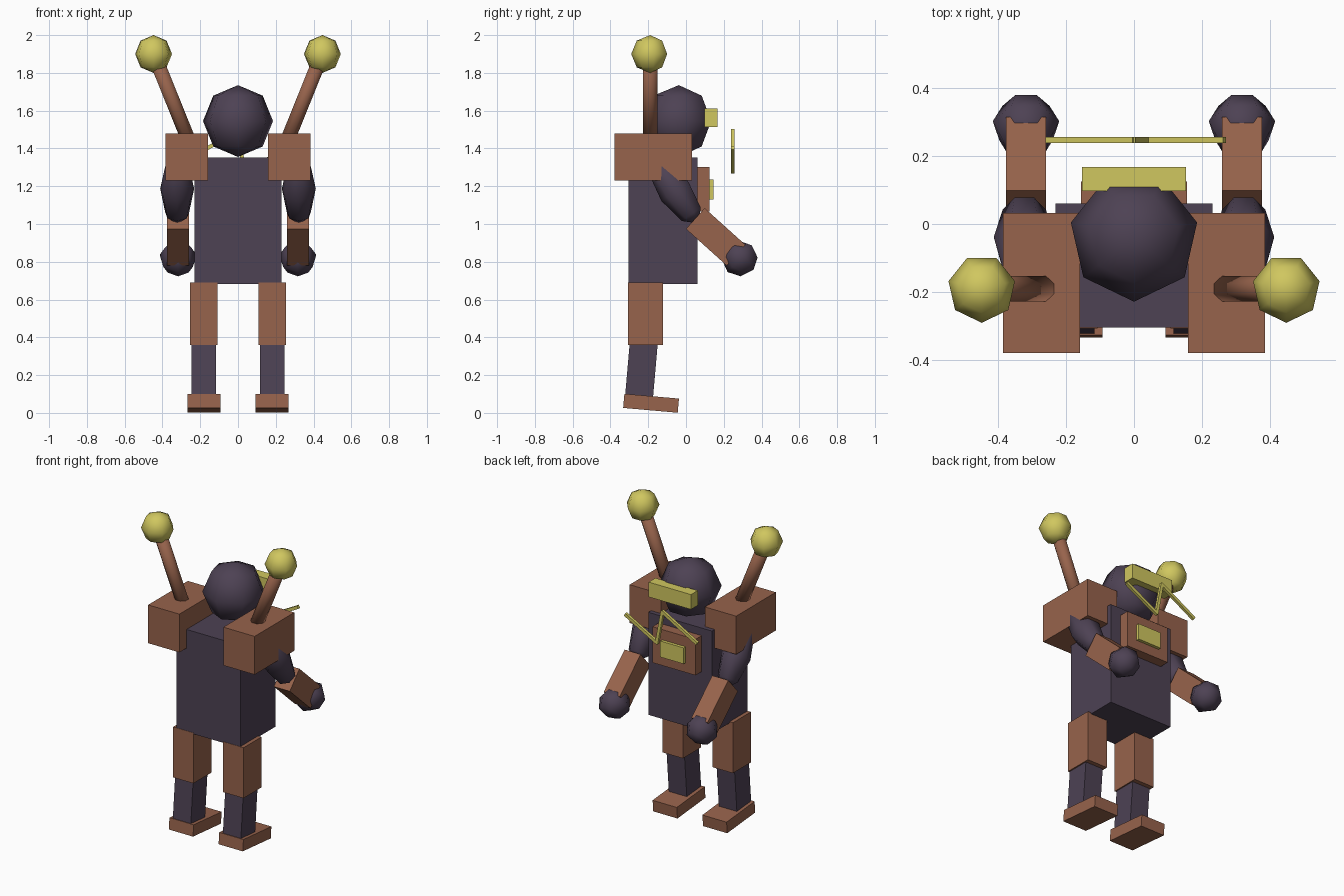
import bpy, bmesh
from math import radians, pi, atan2, hypot
from mathutils import Matrix, Euler

if "Cube" in bpy.data.objects:
    bpy.data.objects.remove(bpy.data.objects["Cube"])


def material(name, rgb):
    mat = bpy.data.materials.new(name)
    mat.use_nodes = True
    mat.diffuse_color = (*rgb, 1)
    mat.node_tree.nodes["Principled BSDF"].inputs["Base Color"].default_value = (*rgb, 1)
    return mat


PURPLE = material("dark purple", (0.075, 0.054, 0.088))
BROWN = material("copper brown", (0.31, 0.125, 0.072))
YELLOW = material("dull yellow", (0.63, 0.57, 0.115))


def finish(bm, name, mat, loc, rot, smooth):
    mesh = bpy.data.meshes.new(name)
    for face in bm.faces:
        face.smooth = smooth
    bm.to_mesh(mesh)
    bm.free()
    mesh.materials.append(mat)
    obj = bpy.data.objects.new(name, mesh)
    obj.location = loc
    obj.rotation_euler = Euler([radians(a) for a in rot])
    bpy.context.collection.objects.link(obj)
    return obj


def box(name, mat, loc, size, rot=(0, 0, 0)):
    bm = bmesh.new()
    bmesh.ops.create_cube(bm, size=1)
    bmesh.ops.scale(bm, vec=size, verts=bm.verts)
    return finish(bm, name, mat, loc, rot, False)


def ball(name, mat, loc, radii, rot=(0, 0, 0)):
    # Seven-sided low sphere with one corner towards -y
    bm = bmesh.new()
    bmesh.ops.create_uvsphere(bm, u_segments=7, v_segments=4, radius=1)
    if min(v.co.y for v in bm.verts) > -0.95:
        bmesh.ops.rotate(bm, matrix=Matrix.Rotation(pi, 3, 'Z'), verts=bm.verts)
    bmesh.ops.scale(bm, vec=radii, verts=bm.verts)
    return finish(bm, name, mat, loc, rot, True)


def rod(name, mat, loc, radius, length, rot):
    bm = bmesh.new()
    bmesh.ops.create_cone(bm, cap_ends=True, segments=8, radius1=radius,
                          radius2=radius, depth=length)
    bmesh.ops.rotate(bm, matrix=Matrix.Rotation(pi / 8, 3, 'Z'), verts=bm.verts)
    return finish(bm, name, mat, loc, rot, True)


# Body and head
box("torso", PURPLE, (0, -0.122, 1.017), (0.46, 0.365, 0.67))
ball("head", PURPLE, (0, -0.038, 1.545), (0.19, 0.19, 0.19))
box("visor", YELLOW, (0, 0.132, 1.562), (0.306, 0.07, 0.097))
box("chest_panel", BROWN, (0, 0.09, 1.185), (0.312, 0.07, 0.235))
box("chest_screen", YELLOW, (0, 0.132, 1.183), (0.17, 0.026, 0.105))

# Floating zigzag in front of the chest
zigzag = [(0.26, 1.4), (0.035, 1.278), (-0.005, 1.49), (-0.25, 1.352)]
for i, ((x1, z1), (x2, z2)) in enumerate(zip(zigzag, zigzag[1:])):
    box(f"zigzag_bar_{i + 1}", YELLOW, ((x1 + x2) / 2, 0.247, (z1 + z2) / 2),
        (hypot(x2 - x1, z2 - z1) + 0.012, 0.018, 0.02),
        (0, -atan2(z2 - z1, x2 - x1) * 180 / pi, 0))

# Paired parts
for s, side in ((1, "left"), (-1, "right")):
    # Shoulder and antenna
    box(side + "_shoulder", BROWN, (s * 0.272, -0.173, 1.355), (0.226, 0.41, 0.25))
    rod(side + "_antenna", BROWN, (s * 0.351, -0.19, 1.665), 0.041, 0.5, (0, s * 22, 0))
    ball(side + "_antenna_ball", YELLOW, (s * 0.447, -0.19, 1.9), (0.1, 0.1, 0.1))
    # Arm
    ball(side + "_upper_arm", PURPLE, (s * 0.322, -0.055, 1.175), (0.092, 0.092, 0.21), (35, 0, 0))
    box(side + "_forearm", BROWN, (s * 0.317, 0.157, 0.932), (0.116, 0.148, 0.29), (48, 0, 0))
    ball(side + "_hand", PURPLE, (s * 0.317, 0.287, 0.82), (0.1, 0.1, 0.094), (48, 0, 0))
    # Leg
    box(side + "_thigh", BROWN, (s * 0.181, -0.214, 0.525), (0.147, 0.185, 0.33))
    box(side + "_shin", PURPLE, (s * 0.181, -0.235, 0.24), (0.13, 0.148, 0.32), (-5, 0, 0))
    box(side + "_foot", BROWN, (s * 0.18, -0.185, 0.051), (0.175, 0.29, 0.075), (-5, 0, 0))
